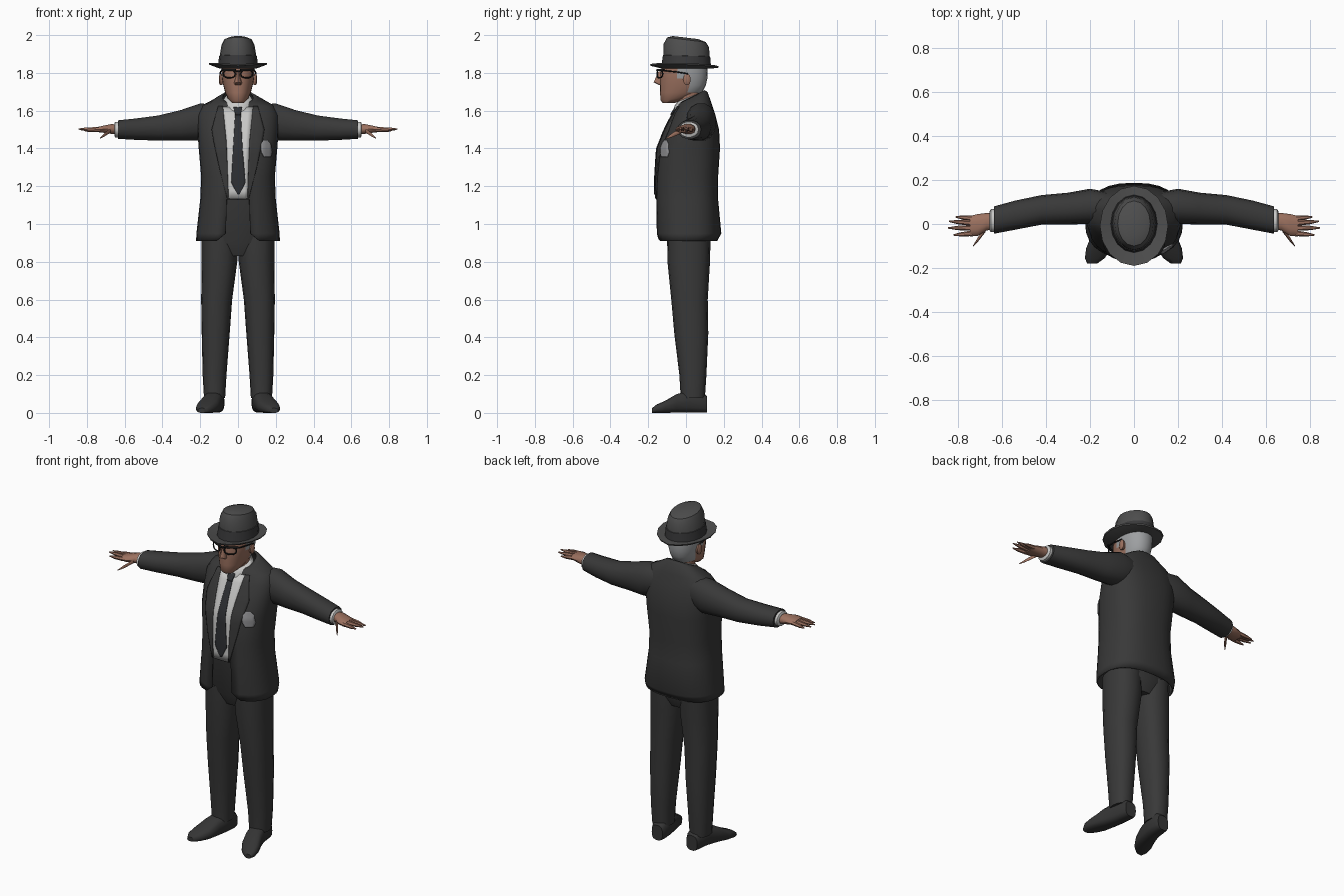
import bpy, bmesh, math
from mathutils import Vector
from mathutils.bvhtree import BVHTree

if "Cube" in bpy.data.objects:
    bpy.data.objects.remove(bpy.data.objects["Cube"])


def material(name, r, g, b):
    m = bpy.data.materials.new(name)
    m.use_nodes = True
    m.diffuse_color = (r, g, b, 1)
    bsdf = m.node_tree.nodes["Principled BSDF"]
    bsdf.inputs["Base Color"].default_value = (r, g, b, 1)
    bsdf.inputs["Roughness"].default_value = 0.8
    return m


suit = material("charcoal suit", .04, .04, .04)
felt = material("grey felt", .075, .075, .075)
band = material("dark band", .04, .04, .042)
skin = material("skin", .33, .165, .115)
linen = material("white linen", .58, .58, .57)
grey_hair = material("grey hair", .34, .35, .36)
silk = material("tie silk", .027, .029, .033)
leather = material("shoe leather", .035, .035, .035)
pocket_cloth = material("pocket cloth", .27, .27, .28)
black = material("black frames", .012, .012, .012)


def ring(c, a, b, axis="z", n=16, p=2.0, tilt=0.0):
    """Superellipse cross-section around c, perpendicular to an axis."""
    pts = []
    for i in range(n):
        t = 2 * math.pi * i / n
        u, v = (math.copysign(abs(k) ** (2 / p), k) if abs(k) > 1e-6 else 0
                for k in (math.cos(t), math.sin(t)))
        u, v = u * a, v * b
        off = {"z": (u, v, tilt * v), "y": (u, 0, v), "x": (0, u, v)}[axis]
        pts.append(Vector(c) + Vector(off))
    return pts


def levels(rows, x=0.0, **kw):
    """Horizontal rings from (z, half width, front y, back y, tilt)."""
    return [ring((x, (f + k) / 2, z), w, (k - f) / 2, tilt=t, **kw)
            for z, w, f, k, t in rows]


def finish(bm, name, mats, rule=None, angle=45):
    me = bpy.data.meshes.new(name)
    for m in mats:
        me.materials.append(m)
    for f in bm.faces:
        f.smooth = True
        if rule:
            f.material_index = int(rule(f.calc_center_median()))
    bm.to_mesh(me)
    bm.free()
    me.set_sharp_from_angle(angle=math.radians(angle))
    ob = bpy.data.objects.new(name, me)
    bpy.context.scene.collection.objects.link(ob)
    return ob


def loft(name, rings, mats, rule=None, caps=True, drop=None, angle=45):
    bm = bmesh.new()
    loops = [[bm.verts.new(p) for p in r] for r in rings]
    n = len(loops[0])
    for lo, hi in zip(loops, loops[1:]):
        for i in range(n):
            j = (i + 1) % n
            bm.faces.new((lo[i], lo[j], hi[j], hi[i]))
    if caps:
        bm.faces.new(loops[0])
        bm.faces.new(loops[-1])
    bmesh.ops.recalc_face_normals(bm, faces=bm.faces)
    if drop:
        bad = [f for f in bm.faces if drop(f.calc_center_median())]
        bmesh.ops.delete(bm, geom=bad, context="FACES")
    return finish(bm, name, mats, rule, angle)


def thicken(ob, depth):
    mod = ob.modifiers.new("thickness", "SOLIDIFY")
    mod.thickness, mod.offset = depth, -1


# Jacket, open below the button and at the neck
body = levels([
    (.91, .222, -.15, .165, 0), (.95, .22, -.158, .187, 0), (1.13, .2, -.16, .17, 0),
    (1.25, .195, -.16, .17, 0), (1.4, .208, -.15, .18, 0), (1.5, .215, -.11, .175, 0),
    (1.58, .213, -.07, .155, 0), (1.63, .185, -.045, .135, .1),
    (1.665, .105, -.045, .115, .4), (1.675, .082, -.035, .1, .5)], n=28, p=2.5)
for p in body[0]:
    if p.y < 0 and abs(p.x) < .08:
        p.x *= 1.5
        p.z += .012
jacket = loft("jacket", body, [suit], caps=False,
              drop=lambda c: c.z < 1.13 and abs(c.x) < .05 and c.y < 0)
tree = BVHTree.FromPolygons([v.co for v in jacket.data.vertices],
                            [list(f.vertices) for f in jacket.data.polygons])
thicken(jacket, .008)


def plate(name, rows, lift, mat, cols=6, steps=4):
    """Thin sheet laid on the jacket front; rows of (z, x0, x1), top first."""
    fine = [Vector(a).lerp(Vector(b), s / steps)
            for a, b in zip(rows, rows[1:]) for s in range(steps)] + [Vector(rows[-1])]
    bm = bmesh.new()
    grid = []
    for z, a, b in fine:
        line = []
        for i in range(cols + 1):
            x = a + (b - a) * i / cols
            hit = tree.ray_cast(Vector((x, -1, z)), Vector((0, 1, 0)))[0]
            y = hit.y if hit and hit.y < .05 else -.05
            line.append(bm.verts.new((x, y - lift, z)))
        grid.append(line)
    for up, low in zip(grid, grid[1:]):
        for i in range(cols):
            bm.faces.new((low[i], low[i + 1], up[i + 1], up[i]))
    thicken(finish(bm, name, [mat]), min(lift, .009))


# Shirt front, tie, lapels and pocket handkerchief
plate("shirt_front", [(1.62, -.085, .08), (1.45, -.065, .062), (1.3, -.06, .055),
                      (1.135, -.05, .05)], .004, linen)
plate("tie_knot", [(1.62, -.024, .022), (1.58, -.014, .014)], .014, silk)
plate("tie", [(1.59, -.015, .015), (1.4, -.026, .024), (1.22, -.036, .04),
              (1.155, -.002, .008)], .009, silk)
for name, s in (("left", 1), ("right", -1)):
    edge = [(1.625, .08, .105), (1.5, .068, .14), (1.44, .062, .13),
            (1.3, .056, .1), (1.135, .05, .058)]
    plate(name + "_lapel", [(z, *sorted((s * a, s * b))) for z, a, b in edge], .008, suit)
plate("handkerchief", [(1.445, .135, .155), (1.425, .122, .175), (1.38, .125, .182),
                       (1.355, .14, .175)], .009, pocket_cloth)

# Shirt collar and neck
collar = levels([(1.62, .088, -.068, .085, .45), (1.655, .08, -.06, .085, .4),
                 (1.672, .066, -.045, .08, .4)])
loft("shirt_collar", collar, [linen])
loft("neck", levels([(1.6, .055, -.045, .07, 0), (1.73, .06, -.05, .085, 0)]), [skin])

# Trousers
loft("trouser_waist", levels([(.83, .13, -.07, .1, 0), (.9, .185, -.1, .13, 0),
                              (1.14, .175, -.13, .13, 0)], p=2.4), [suit])
leg_rows = [(.08, .124, .056, -.028, .1), (.2, .124, .063, -.035, .108),
            (.42, .118, .074, -.062, .118), (.6, .113, .082, -.078, .115),
            (.8, .098, .094, -.098, .127), (.93, .097, .095, -.1, .13)]
shoe_rows = [(.11, .115, .036, .09), (.09, .115, .044, .11), (.02, .122, .048, .12),
             (-.05, .14, .053, .1), (-.11, .16, .057, .065), (-.155, .178, .045, .045),
             (-.18, .19, .022, .025)]

# Sleeve rings: x, y, z, half depth, half height
sleeve_rows = [(.12, .075, 1.55, .07, .085), (.2, .08, 1.54, .08, .1),
               (.3, .07, 1.523, .072, .083), (.42, .064, 1.508, .067, .068),
               (.54, .04, 1.502, .066, .058), (.635, .018, 1.5, .062, .05)]
palm_rows = [(.62, .015, 1.5, .035, .026), (.67, .01, 1.503, .04, .027),
             (.71, -.005, 1.502, .05, .02), (.745, -.01, 1.5, .046, .014)]
fingers = {"little": ((.73, .025, 1.5), (.81, .032, 1.492)),
           "ring": ((.735, .004, 1.502), (.84, .012, 1.5)),
           "middle": ((.735, -.018, 1.502), (.845, -.018, 1.503)),
           "index": ((.73, -.042, 1.5), (.82, -.05, 1.497)),
           "thumb": ((.675, -.025, 1.495), (.73, -.1, 1.455))}

for side, s in (("left", 1), ("right", -1)):
    leg = [ring((s * x, (f + k) / 2, z), w, (k - f) / 2, p=2.3) for z, x, w, f, k in leg_rows]
    loft(side + "_trouser_leg", leg, [suit])
    shoe = [ring((s * x, y, h / 2), w, h / 2, "y", 14, 2.8) for y, x, w, h in shoe_rows]
    loft(side + "_shoe", shoe, [leather])
    sleeve = [ring((s * x, y, z), a, b, "x", 14, 2.2) for x, y, z, a, b in sleeve_rows]
    loft(side + "_sleeve", sleeve, [suit])
    cuff = [ring((s * x, .015, 1.5), .052 - d, .042 - d, "x", 14)
            for x, d in ((.61, 0), (.65, 0), (.655, .008))]
    loft(side + "_shirt_cuff", cuff, [linen])
    palm = [ring((s * x, y, z), a, b, "x", 10, 2.3) for x, y, z, a, b in palm_rows]
    loft(side + "_palm", palm, [skin])
    for name, (root, tip) in fingers.items():
        a, b = (Vector((s * v[0], v[1], v[2])) for v in (root, tip))
        parts = [ring(a.lerp(b, t), r, r, "x", 6) for t, r in ((0, .013), (.6, .01), (1, .003))]
        loft(f"{side}_{name}_finger", parts, [skin])

    # Ear
    ear = [ring((s * x, .005, 1.765), a, b, "x", 10)
           for x, a, b in ((.075, .016, .026), (.094, .02, .032), (.1, .012, .022))]
    loft(side + "_ear", ear, [skin])


# Head with hair at the back and temples
def is_hair(c):
    return c.z > 1.68 and c.y > (.02 if c.z < 1.76 else -.035)


head = levels([(1.64, .03, -.122, -.06, 0), (1.662, .052, -.135, .02, .1),
               (1.695, .068, -.137, .085, 0), (1.735, .078, -.138, .105, 0),
               (1.77, .085, -.137, .113, 0), (1.81, .088, -.135, .115, 0),
               (1.88, .085, -.11, .11, 0)], n=24, p=2.2)
loft("head", head, [skin, grey_hair], is_hair)
nose = levels([(1.737, .02, -.145, -.11, 0), (1.75, .02, -.172, -.11, 0),
               (1.775, .012, -.16, -.11, 0), (1.808, .008, -.146, -.11, 0)], n=8)
loft("nose", nose, [skin])


# Spectacles
def wire(name, pts, radius, cyclic=False):
    cu = bpy.data.curves.new(name, "CURVE")
    cu.dimensions, cu.bevel_depth, cu.bevel_resolution = "3D", radius, 1
    sp = cu.splines.new("POLY")
    sp.points.add(len(pts) - 1)
    for q, p in zip(sp.points, pts):
        q.co = (*p, 1)
    sp.use_cyclic_u = cyclic
    cu.materials.append(black)
    ob = bpy.data.objects.new(name, cu)
    bpy.context.scene.collection.objects.link(ob)


def wrap(x):
    return -.153 + 5 * x * x


for side, s in (("left", 1), ("right", -1)):
    rim = []
    for p in ring((s * .046, 0, 1.795), .031, .021, "y", 14, 2.6):
        rim.append((p.x, wrap(p.x), p.z))
    wire(side + "_lens_rim", rim, .004, True)
    brow = [(s * x, wrap(x), 1.815) for x in (.012, .03, .05, .07, .086)]
    wire(side + "_brow_bar", brow, .006)
    wire(side + "_temple_arm", [(s * .086, wrap(.086), 1.812), (s * .093, -.05, 1.805),
                                (s * .095, .01, 1.795)], .004)
wire("bridge", [(-.014, wrap(.014), 1.808), (.014, wrap(.014), 1.808)], .005)

# Hat: upturned brim, band and a crown sloping to the back
hat = levels([
    (1.822, .095, -.125, .12, 0), (1.838, .152, -.188, .17, -.03),
    (1.846, .155, -.19, .173, -.03), (1.838, .106, -.13, .132, 0),
    (1.89, .1, -.122, .128, -.03), (1.891, .097, -.119, .125, -.03),
    (1.945, .088, -.118, .122, -.08), (1.975, .074, -.1, .105, -.12),
    (1.987, .045, -.07, .065, -.12)], n=16)
for r in hat[1:3]:
    for p in r:
        p.z += .012 * abs(p.x) / .155 - .006
loft("hat", hat, [felt, band],
     lambda c: 1.85 < c.z < 1.88 and abs(c.x) < .106 and -.131 < c.y < .133, angle=35)
